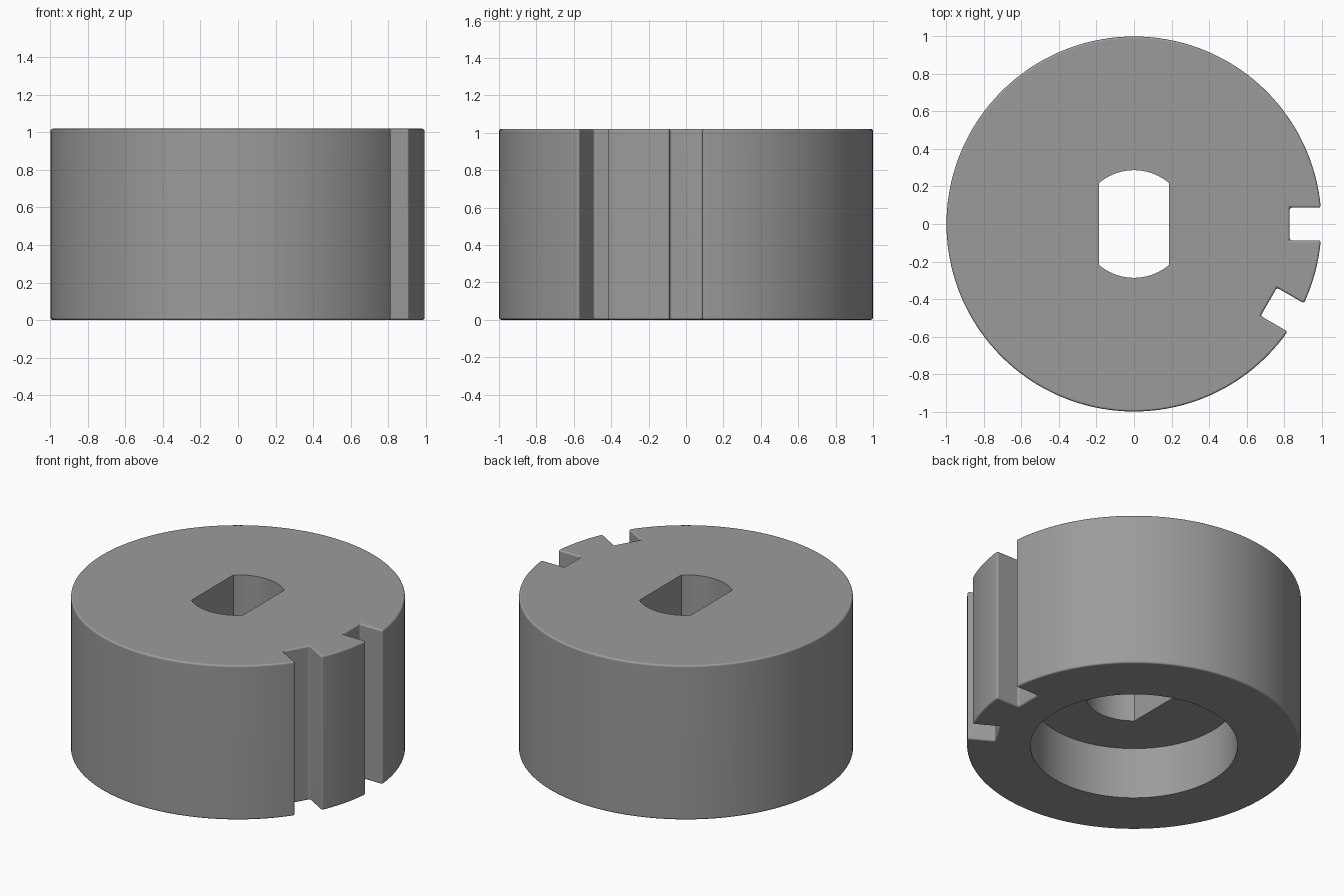
import bpy, bmesh, math
from mathutils import Vector, Matrix

if "Cube" in bpy.data.objects:
    bpy.data.objects.remove(bpy.data.objects["Cube"])

HEIGHT = 1.02
NOTCH_HALF, NOTCH_FLOOR = 0.087, 0.83
RECESS_R, RECESS_DEPTH = 0.62, 0.34
HOLE_R, HOLE_FLAT = 0.287, 0.187

grey = bpy.data.materials.new("grey")
grey.diffuse_color = (0.33, 0.33, 0.33, 1)
grey.use_nodes = True
grey.node_tree.nodes["Principled BSDF"].inputs["Base Color"].default_value = grey.diffuse_color


def arc(radius, a0, a1, steps):
    return [(radius * math.cos(a0 + (a1 - a0) * i / steps),
             radius * math.sin(a0 + (a1 - a0) * i / steps)) for i in range(steps + 1)]


def prism(name, outline, z0, z1):
    bm = bmesh.new()
    base = bm.faces.new([bm.verts.new((x, y, z0)) for x, y in outline])
    top = bmesh.ops.extrude_face_region(bm, geom=[base])["geom"]
    bmesh.ops.translate(bm, vec=(0, 0, z1 - z0),
                        verts=[g for g in top if isinstance(g, bmesh.types.BMVert)])
    bmesh.ops.recalc_face_normals(bm, faces=bm.faces)
    mesh = bpy.data.meshes.new(name)
    bm.to_mesh(mesh)
    bm.free()
    mesh.materials.append(grey)
    obj = bpy.data.objects.new(name, mesh)
    bpy.context.collection.objects.link(obj)
    return obj


def notch_floor(angle):
    turn = Matrix.Rotation(angle, 2)
    return [tuple(turn @ Vector((NOTCH_FLOOR, y))) for y in (-NOTCH_HALF, NOTCH_HALF)]


# Collar outline: a circle interrupted by two square notches 30 degrees apart
w = math.asin(NOTCH_HALF)
second = math.radians(-30)
outline = (notch_floor(0) + arc(1, w, math.tau + second - w, 128)
           + notch_floor(second) + arc(1, second + w, -w, 8))
collar = prism("notched_collar", outline, 0, HEIGHT)

# Small rounding on the rim and notch edges
bevel = collar.modifiers.new("rounding", "BEVEL")
bevel.width = 0.012
bevel.segments = 3
bevel.limit_method = "ANGLE"
bevel.angle_limit = math.radians(40)

# Through hole with two flat sides, and round recess underneath
a = math.acos(HOLE_FLAT / HOLE_R)
hole = prism("hole_cutter", arc(HOLE_R, a, math.pi - a, 24)
             + arc(HOLE_R, math.pi + a, math.tau - a, 24), -0.2, HEIGHT + 0.2)
recess = prism("recess_cutter", arc(RECESS_R, 0, math.tau, 96)[:-1], -0.2, RECESS_DEPTH)

for cutter in (recess, hole):
    cutter.hide_render = True
    cut = collar.modifiers.new(cutter.name, "BOOLEAN")
    cut.operation = "DIFFERENCE"
    cut.solver = "EXACT"
    cut.object = cutter

bpy.ops.object.select_all(action="DESELECT")
bpy.context.view_layer.objects.active = collar
collar.select_set(True)
for name in [m.name for m in collar.modifiers]:
    bpy.ops.object.modifier_apply(modifier=name)
for cutter in (recess, hole):
    bpy.data.objects.remove(cutter)

# Smooth walls with flat ends
bpy.ops.object.shade_smooth_by_angle(angle=math.radians(35))
weighted = collar.modifiers.new("flat_ends", "WEIGHTED_NORMAL")
weighted.keep_sharp = True
